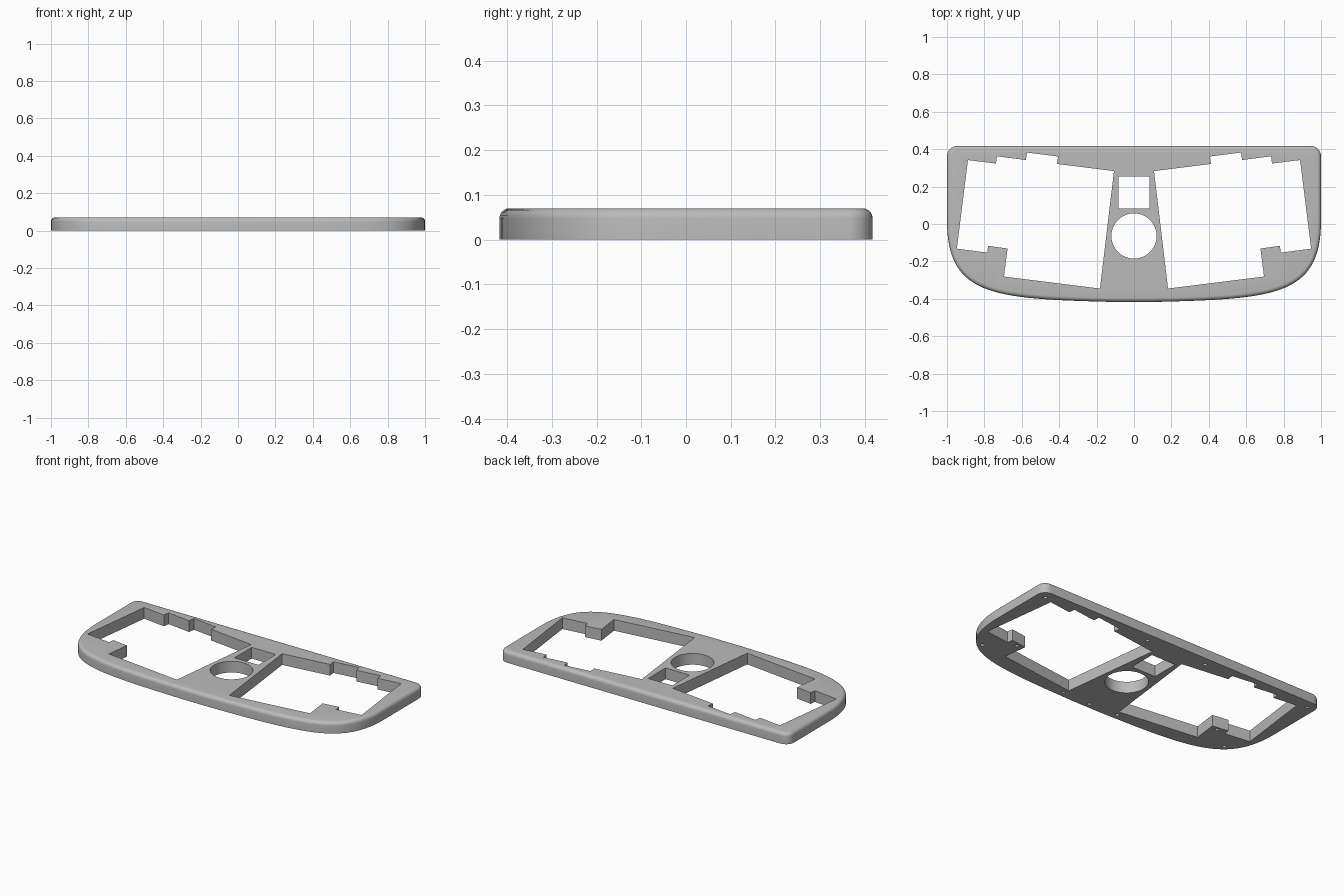
import bpy
import bmesh
from math import cos, sin, pi, radians
from mathutils import Vector
from mathutils.geometry import interpolate_bezier

HEIGHT = 0.07
EDGE_RADIUS = 0.022

cube = bpy.data.objects.get("Cube")
if cube:
    bpy.data.objects.remove(cube, do_unlink=True)

grey = bpy.data.materials.new("plain grey")
grey.use_nodes = True
colour = (0.5, 0.5, 0.5, 1)
grey.diffuse_color = colour
grey.node_tree.nodes["Principled BSDF"].inputs["Base Color"].default_value = colour


def circle(cx, cy, r, n):
    return [(cx + r * cos(2 * pi * i / n), cy + r * sin(2 * pi * i / n)) for i in range(n)]


def mirror(points):
    return [(-x, y) for x, y in reversed(points)]


def prism(bm, points, z0, z1):
    """Extrude a flat outline from z0 to z1."""
    face = bm.faces.new([bm.verts.new((x, y, z0)) for x, y in points])
    result = bmesh.ops.extrude_face_region(bm, geom=[face])
    top = [v for v in result["geom"] if isinstance(v, bmesh.types.BMVert)]
    bmesh.ops.translate(bm, verts=top, vec=(0, 0, z1 - z0))


def finish(bm, name):
    bmesh.ops.recalc_face_normals(bm, faces=bm.faces)
    mesh = bpy.data.meshes.new(name)
    bm.to_mesh(mesh)
    bm.free()
    mesh.materials.append(grey)
    obj = bpy.data.objects.new(name, mesh)
    bpy.context.collection.objects.link(obj)
    return obj


# Plate outline: swept front corner, straight side, tight rear corner
corner = interpolate_bezier(Vector((0.1, -0.417)), Vector((0.75, -0.4)),
                            Vector((1, -0.39)), Vector((1, 0.02)), 32)
half = [(p.x, p.y) for p in corner]
half += [(0.945 + 0.055 * cos(i * pi / 16), 0.362 + 0.055 * sin(i * pi / 16))
         for i in range(9)]

# Plate with a rounded upper rim
bm = bmesh.new()
prism(bm, half + mirror(half), 0, HEIGHT)
rim = [e for e in bm.edges if all(v.co.z > HEIGHT / 2 for v in e.verts)]
bmesh.ops.bevel(bm, geom=rim, offset=EDGE_RADIUS, segments=5, profile=0.5,
                affect='EDGES')
plate = finish(bm, "faceplate")

# Large stepped opening, repeated on both sides
opening = [(0.888, 0.342), (0.738, 0.323), (0.733, 0.362), (0.578, 0.342),
           (0.572, 0.382), (0.406, 0.361), (0.412, 0.321), (0.107, 0.283),
           (0.182, -0.345), (0.695, -0.281), (0.676, -0.131), (0.78, -0.117),
           (0.785, -0.153), (0.947, -0.132)]
window = [(-0.083, 0.083), (0.083, 0.083), (0.083, 0.254), (-0.083, 0.254)]
bm = bmesh.new()
for shape in (opening, mirror(opening), window, circle(0, -0.064, 0.121, 64)):
    prism(bm, shape, -0.05, HEIGHT + 0.05)

# Blind screw holes in the underside
screws = [(0.945, 0.363), (0.207, 0.363), (0.722, -0.148), (0.875, -0.265),
          (0.195, -0.377)]
for x, y in screws + mirror(screws) + [(0, -0.385)]:
    prism(bm, circle(x, y, 0.011, 16), -0.05, 0.04)
cutter = finish(bm, "opening_cutter")
cutter.hide_render = True

# Cut the openings, then drop the helper
cut = plate.modifiers.new("openings", 'BOOLEAN')
cut.operation = 'DIFFERENCE'
cut.solver = 'EXACT'
cut.object = cutter
bpy.ops.object.select_all(action='DESELECT')
plate.select_set(True)
bpy.context.view_layer.objects.active = plate
bpy.ops.object.modifier_apply(modifier=cut.name)
bpy.data.objects.remove(cutter, do_unlink=True)
bpy.ops.object.shade_smooth_by_angle(angle=radians(30))
